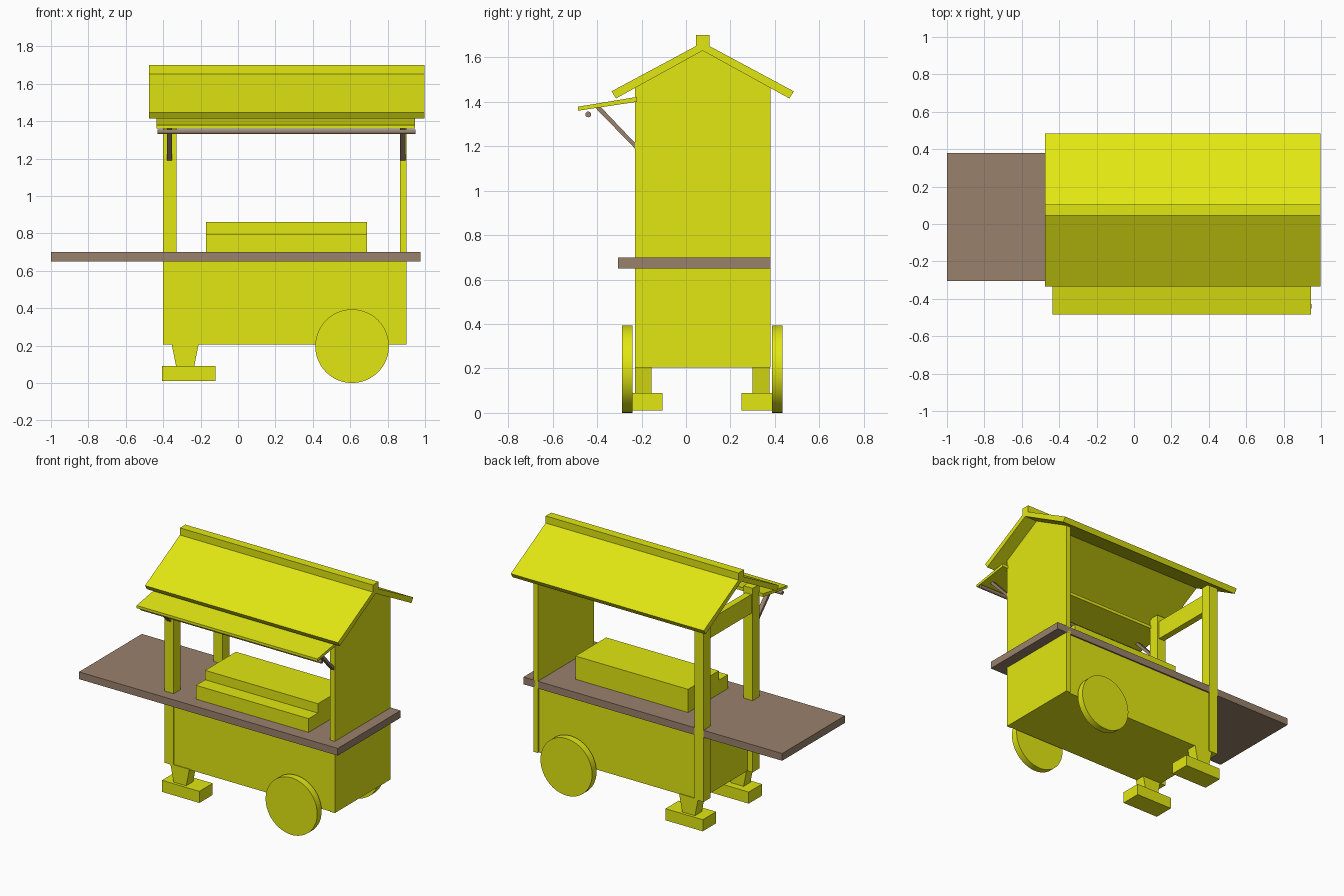
import bpy, bmesh, math
from mathutils import Vector, Matrix

if "Cube" in bpy.data.objects:
    bpy.data.objects.remove(bpy.data.objects["Cube"])


def material(name, color):
    m = bpy.data.materials.new(name)
    m.diffuse_color = color
    m.use_nodes = True
    m.node_tree.nodes["Principled BSDF"].inputs["Base Color"].default_value = m.diffuse_color
    return m


YELLOW = material("yellow", (0.76, 0.80, 0.006, 1))
BROWN = material("brown", (0.32, 0.22, 0.15, 1))


def finish(name, bm, mat):
    bmesh.ops.recalc_face_normals(bm, faces=bm.faces)
    mesh = bpy.data.meshes.new(name)
    bm.to_mesh(mesh)
    bm.free()
    mesh.materials.append(mat)
    ob = bpy.data.objects.new(name, mesh)
    bpy.context.collection.objects.link(ob)
    return ob


def prism(name, points, axis, a, b, mat=YELLOW):
    """Extrude a profile: (y, z) points along x, or (x, z) points along y."""
    bm = bmesh.new()
    if axis == "x":
        verts = [bm.verts.new((a, p, q)) for p, q in points]
        move = Vector((b - a, 0, 0))
    else:
        verts = [bm.verts.new((p, a, q)) for p, q in points]
        move = Vector((0, b - a, 0))
    face = bm.faces.new(verts)
    ext = bmesh.ops.extrude_face_region(bm, geom=[face], use_keep_orig=True)
    new = [g for g in ext["geom"] if isinstance(g, bmesh.types.BMVert)]
    bmesh.ops.translate(bm, vec=move, verts=new)
    return finish(name, bm, mat)


def box(name, x, y, z, mat=YELLOW):
    pts = [(y[0], z[0]), (y[1], z[0]), (y[1], z[1]), (y[0], z[1])]
    return prism(name, pts, "x", x[0], x[1], mat)


def cylinder(name, center, radius, length, axis, segments, mat=YELLOW):
    bm = bmesh.new()
    turn = Matrix.Rotation(math.pi / 2, 4, "X" if axis == "y" else "Y")
    bmesh.ops.create_cone(bm, cap_ends=True, segments=segments, radius1=radius,
                          radius2=radius, depth=length,
                          matrix=Matrix.Translation(center) @ turn)
    for f in bm.faces:
        f.smooth = len(f.verts) == 4
    for e in bm.edges:
        e.smooth = all(len(f.verts) == 4 for f in e.link_faces)
    return finish(name, bm, mat)


MID = 0.075  # centre line of the cart in y

# Cabinet and counter
box("cabinet", (-0.36, 0.90), (-0.225, 0.37), (0.205, 0.66))
box("counter", (-1.0, 0.975), (-0.305, 0.38), (0.65, 0.70), BROWN)

# Stepped display on the counter
prism("stepped_display", [(-0.215, 0.70), (0.22, 0.70), (0.22, 0.86), (-0.115, 0.86),
                          (-0.115, 0.795), (-0.215, 0.795)], "x", -0.17, 0.69)

# Gabled side wall
prism("side_wall", [(-0.23, 0.205), (0.38, 0.205), (0.38, 1.47), (MID, 1.635),
                    (-0.23, 1.47)], "x", 0.865, 0.90)

# Left posts and the beam joining them
for side, y0 in (("front", -0.23), ("back", 0.305)):
    box(side + "_post", (-0.40, -0.33), (y0, y0 + 0.075), (0.205, 1.475))
box("cross_beam", (-0.39, -0.345), (-0.16, 0.31), (1.30, 1.43))

# Roof and ridge cap
half = [(0.0, 1.63), (0.39, 1.415), (0.41, 1.447)]
roof = [(MID + y, z) for y, z in half] + [(MID, 1.667)]
roof += [(MID - y, z) for y, z in reversed(half[1:])]
prism("roof", roof, "x", -0.475, 0.998)
box("ridge_cap", (-0.475, 0.998), (MID - 0.03, MID + 0.03), (1.64, 1.70))

# Front awning with rod and brackets
prism("awning", [(-0.22, 1.40), (-0.22, 1.422), (-0.485, 1.378), (-0.485, 1.36)],
      "x", -0.435, 0.945)
cylinder("awning_rod", (0.26, -0.44, 1.343), 0.013, 1.38, "x", 16, BROWN)
for side, x0 in (("left", -0.38), ("right", 0.867)):
    prism(side + "_bracket", [(-0.41, 1.375), (-0.23, 1.19), (-0.23, 1.215),
                              (-0.385, 1.378)], "x", x0, x0 + 0.028, BROWN)

# Wheels
for side, y in (("front", -0.265), ("back", 0.41)):
    cylinder(side + "_wheel", (0.61, y, 0.197), 0.197, 0.048, "y", 48)

# Tapered legs on foot blocks
for side, leg, foot in (("front", (-0.23, -0.155), (-0.25, -0.105)),
                        ("back", (0.30, 0.375), (0.25, 0.395))):
    prism(side + "_leg", [(-0.33, 0.085), (-0.235, 0.085), (-0.21, 0.21),
                          (-0.355, 0.21)], "y", *leg)
    box(side + "_foot", (-0.405, -0.12), foot, (0.01, 0.09))
